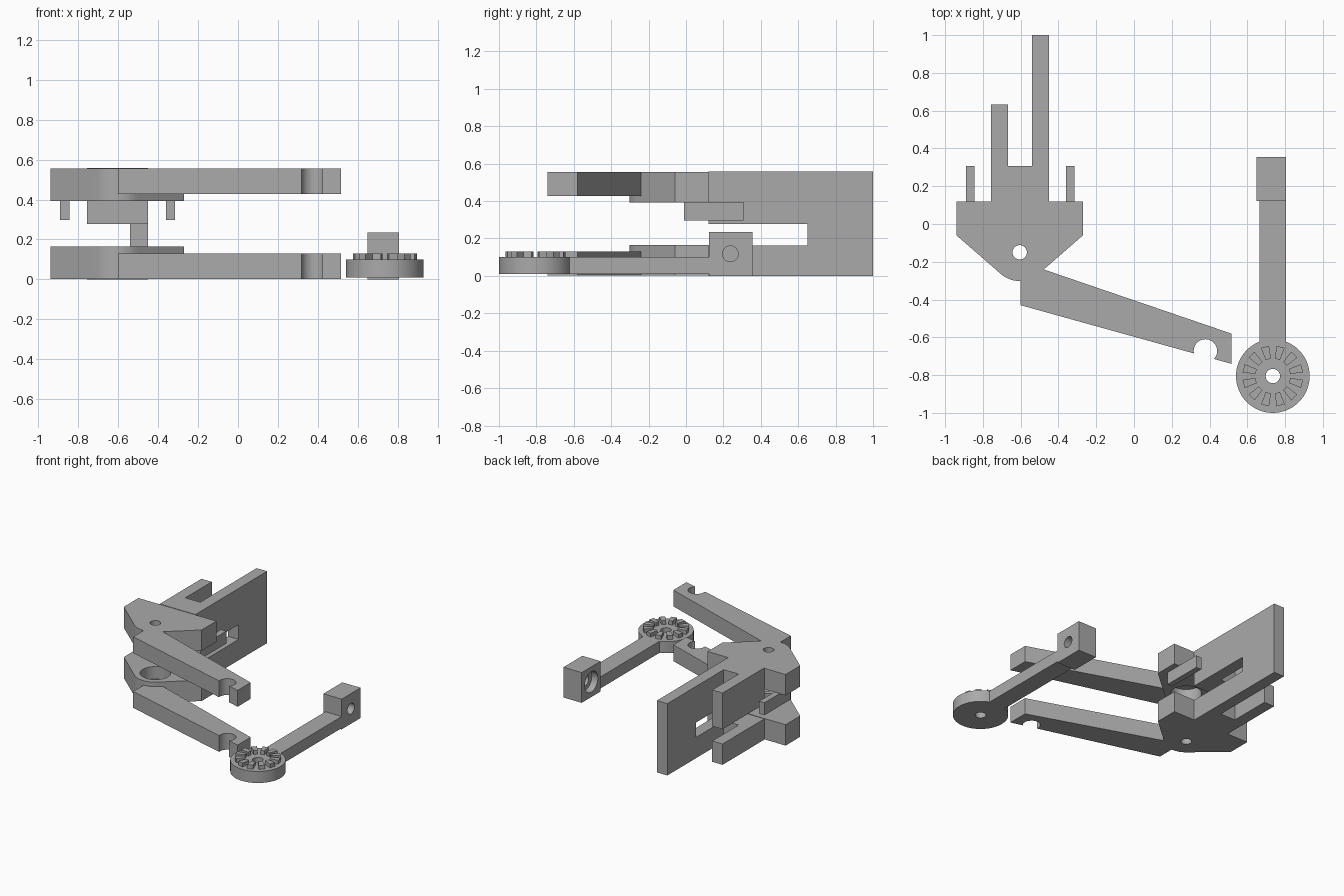
import bpy
import bmesh
from math import sin, cos, pi, radians
from mathutils import Vector, Matrix

cube = bpy.data.objects.get("Cube")
if cube:
    bpy.data.objects.remove(cube, do_unlink=True)

grey = bpy.data.materials.new("light grey")
grey.use_nodes = True
grey.diffuse_color = (0.4, 0.4, 0.4, 1)
grey.node_tree.nodes["Principled BSDF"].inputs["Base Color"].default_value = (0.4, 0.4, 0.4, 1)

HEIGHT = 0.558          # full height of the frame
PIVOT = (-0.605, -0.15)  # pivot hole of both grip plates
HUB = (0.735, -0.805)   # centre of the toothed hub
parts = []


def prism(name, points, z0, z1):
    """Extrude a flat outline from z0 to z1."""
    bm = bmesh.new()
    base = bm.faces.new([bm.verts.new((x, y, z0)) for x, y in points])
    top = bmesh.ops.extrude_face_region(bm, geom=[base])["geom"]
    bmesh.ops.translate(bm, vec=(0, 0, z1 - z0),
                        verts=[g for g in top if isinstance(g, bmesh.types.BMVert)])
    bmesh.ops.recalc_face_normals(bm, faces=bm.faces)
    mesh = bpy.data.meshes.new(name)
    bm.to_mesh(mesh)
    bm.free()
    mesh.materials.append(grey)
    obj = bpy.data.objects.new(name, mesh)
    bpy.context.collection.objects.link(obj)
    parts.append(obj)
    return obj


def box(name, x0, x1, y0, y1, z0, z1):
    return prism(name, [(x0, y0), (x1, y0), (x1, y1), (x0, y1)], z0, z1)


def arc(centre, r, a0, a1, n):
    angles = [radians(a0 + (a1 - a0) * i / n) for i in range(n + 1)]
    return [(centre[0] + r * cos(a), centre[1] + r * sin(a)) for a in angles]


def disc(name, centre, r, z0, z1, n=48):
    return prism(name, arc(centre, r, 0, 360, n)[:-1], z0, z1)


def combine(obj, other, operation):
    """Apply a boolean and discard the second object."""
    mod = obj.modifiers.new("boolean", "BOOLEAN")
    mod.operation, mod.object, mod.solver = operation, other, "EXACT"
    bpy.context.view_layer.update()
    result = bpy.data.meshes.new_from_object(
        obj.evaluated_get(bpy.context.evaluated_depsgraph_get()))
    obj.modifiers.clear()
    obj.data = result
    parts.remove(other)
    bpy.data.objects.remove(other, do_unlink=True)


def cut(obj, cutter):
    combine(obj, cutter, "DIFFERENCE")


def fuse(obj, other):
    combine(obj, other, "UNION")


def grip_plate(name, upper):
    """Pivot body with a long tapered arm, a counterbore and an end notch."""
    px = PIVOT[0]
    outline = [(-0.27, 0.12), (-0.94, 0.12), (-0.94, -0.06)]
    outline += arc(PIVOT, 0.152, 229, 311, 14) + [(-0.27, -0.06)]
    plate = prism(name, outline, 0.003, 0.165)
    fuse(plate, prism("arm", [(-0.6, -0.43), (0.515, -0.74), (0.515, -0.58),
                              (-0.48, -0.24), (-0.6, -0.2)], 0.003, 0.13))
    cut(plate, disc("notch_cutter", (0.378, -0.672), 0.062, -0.1, 0.3))
    cut(plate, disc("hole_cutter", PIVOT, 0.038, -0.1, 0.3))
    cut(plate, disc("counterbore_cutter", PIVOT, 0.108, 0.07, 0.3))
    if upper:
        plate.data.transform(Matrix.Translation((0, 0, HEIGHT)) @ Matrix.Scale(-1, 4, (0, 0, 1)))
        plate.data.flip_normals()
    return plate


# Two facing grip plates
grip_plate("lower_grip_plate", False)
grip_plate("upper_grip_plate", True)

# Rear frame with one long and one short fin, split by a slot
frame = prism("rear_fins", [(-0.757, 0.12), (-0.45, 0.12), (-0.45, 1), (-0.54, 1),
                            (-0.54, 0.308), (-0.668, 0.308), (-0.668, 0.632),
                            (-0.757, 0.632)], 0, HEIGHT)
cut(frame, box("slot_cutter", -1, 0, 0, 0.65, 0.162, 0.277))

# Guide pins below the upper plate
for side, x in (("right", -0.867), ("left", -0.338)):
    box(side + "_guide_pin", x - 0.023, x + 0.023, -0.01, 0.307, 0.297, 0.394)

# Crank: hub, bar and end block
crank = disc("crank", HUB, 0.195, 0.01, 0.1, 64)
fuse(crank, box("bar", 0.665, 0.805, -0.66, 0.2, 0.01, 0.1))
fuse(crank, box("end_block", 0.648, 0.805, 0.123, 0.355, 0, 0.235))
cut(crank, disc("hub_hole_cutter", HUB, 0.038, -0.1, 0.3))

# Sideways hole and counterbore through the end block
for r, z0, z1 in ((0.042, 0.5, 1.0), (0.08, 0.5, 0.7)):
    cutter = disc("block_hole_cutter", (0, 0), r, z0, z1)
    cutter.data.transform(Matrix.Translation((0, 0.237, 0.118)) @ Matrix.Rotation(pi / 2, 4, "Y"))
    cut(crank, cutter)

# Ring of wedge teeth on the hub
for i in range(12):
    out = Vector((cos(pi / 12 + i * pi / 6), sin(pi / 12 + i * pi / 6)))
    side = Vector((-out.y, out.x))
    corners = [(0.092, -0.014), (0.16, -0.022), (0.16, 0.022), (0.092, 0.014)]
    prism(f"hub_tooth_{i + 1}", [Vector(HUB) + out * r + side * s for r, s in corners], 0.099, 0.13)

# Smooth the round walls, keep edges sharp
bpy.ops.object.select_all(action="DESELECT")
for obj in parts:
    obj.select_set(True)
bpy.context.view_layer.objects.active = parts[0]
bpy.ops.object.shade_smooth_by_angle(angle=radians(25))
